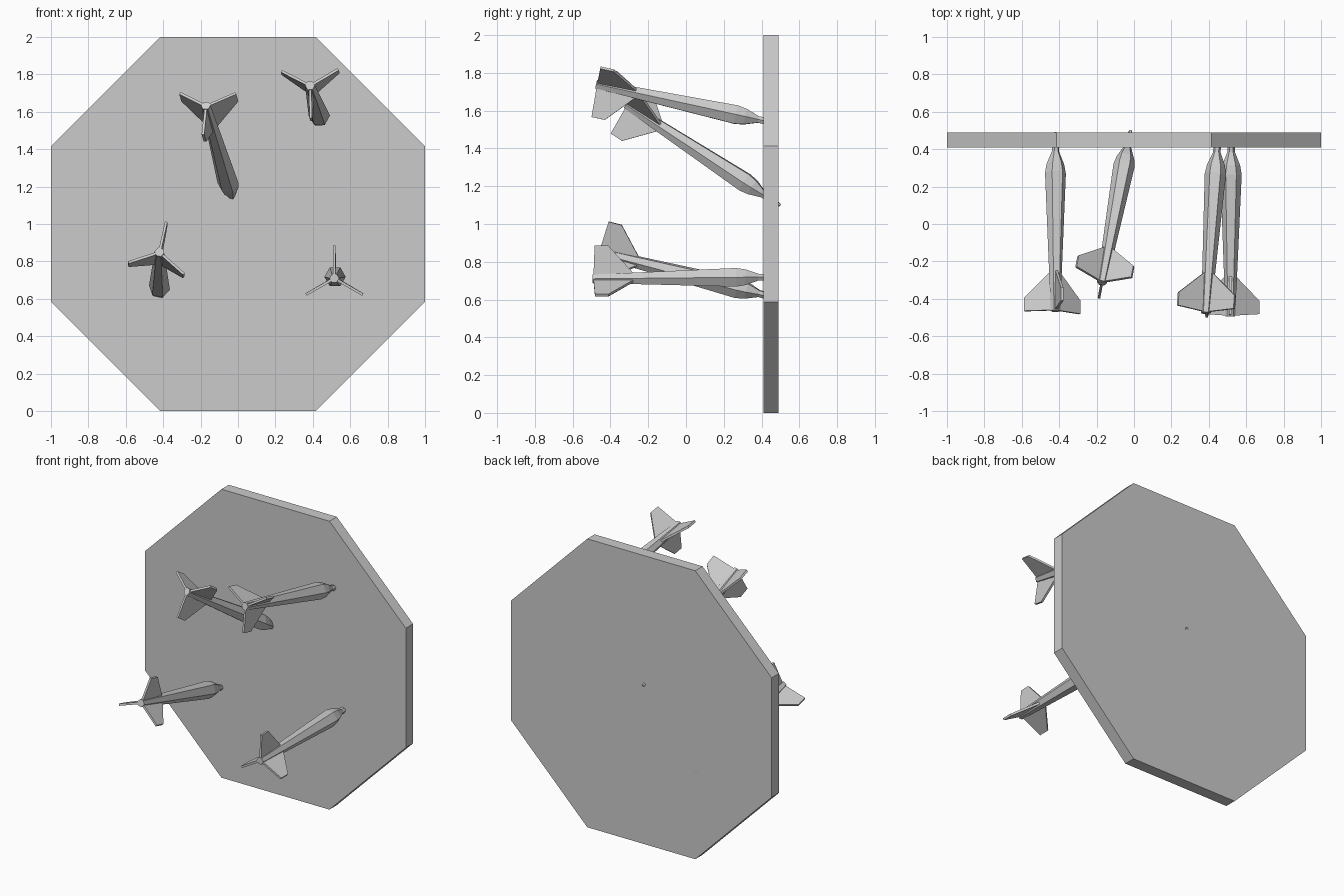
import bpy, bmesh, math
from mathutils import Vector, Matrix

cube = bpy.data.objects.get("Cube")
if cube:
    bpy.data.objects.remove(cube, do_unlink=True)

grey = bpy.data.materials.new("light grey")
grey.use_nodes = True
colour = (0.6, 0.6, 0.6, 1)
grey.diffuse_color = colour
grey.node_tree.nodes["Principled BSDF"].inputs["Base Color"].default_value = colour


def make_object(name, bm, matrix=Matrix()):
    bmesh.ops.recalc_face_normals(bm, faces=bm.faces)
    mesh = bpy.data.meshes.new(name)
    bm.to_mesh(mesh)
    bm.free()
    mesh.materials.append(grey)
    obj = bpy.data.objects.new(name, mesh)
    obj.matrix_world = matrix
    bpy.context.collection.objects.link(obj)
    return obj


def prism(bm, outline, offset):
    """Extrude a flat outline by an offset vector."""
    face = bm.faces.new([bm.verts.new(p) for p in outline])
    new = bmesh.ops.extrude_face_region(bm, geom=[face], use_keep_orig=True)["geom"]
    verts = [v for v in new if isinstance(v, bmesh.types.BMVert)]
    bmesh.ops.translate(bm, verts=verts, vec=offset)


# Octagonal board, flat sides up, down, left and right
bm = bmesh.new()
radius = 1 / math.cos(math.pi / 8)
corners = [(i + 0.5) * math.pi / 4 for i in range(8)]
prism(bm, [(radius * math.cos(a), 0.41, 1 + radius * math.sin(a)) for a in corners],
      Vector((0, 0.08, 0)))
make_object("board", bm)

# Dart profiles: (distance from tail, radius)
BODY = [(0, 0.026), (0.76, 0.057), (0.81, 0.048), (0.88, 0.02), (0.93, 0.02), (0.985, 0.009)]
FIN = [(0.005, 0.01), (0.013, 0.175), (0.085, 0.175), (0.215, 0.03), (0.215, 0.01)]
FIN_THICKNESS = 0.014


def make_dart(name, tail, tip, roll):
    direction = Vector(tip) - Vector(tail)
    matrix = (Matrix.Translation(tail) @ direction.to_track_quat('Y', 'Z').to_matrix().to_4x4()
              @ Matrix.Rotation(math.radians(roll), 4, 'Y'))

    # Six-sided tapered body
    bm = bmesh.new()
    rings = []
    for y, r in BODY:
        rings.append([bm.verts.new((r * math.cos(i * math.pi / 3), y,
                                    r * math.sin(i * math.pi / 3))) for i in range(6)])
    for a, b in zip(rings, rings[1:]):
        for i in range(6):
            j = (i + 1) % 6
            bm.faces.new((a[i], a[j], b[j], b[i]))
    bm.faces.new(rings[0])
    bm.faces.new(rings[-1])
    make_object(name + "_body", bm, matrix)

    # Three swept fins around the tail
    bm = bmesh.new()
    for k in range(3):
        turn = Matrix.Rotation(k * math.tau / 3, 3, 'Y')
        outline = [turn @ Vector((-FIN_THICKNESS / 2, y, r)) for y, r in FIN]
        prism(bm, outline, turn @ Vector((FIN_THICKNESS, 0, 0)))
    make_object(name + "_fins", bm, matrix)


make_dart("lower_left_dart", (0.515, -0.495, 0.71), (0.52, 0.49, 0.72), 0)
make_dart("lower_right_dart", (-0.42, -0.465, 0.85), (-0.42, 0.49, 0.605), 12)
make_dart("upper_left_dart", (0.385, -0.475, 1.74), (0.45, 0.49, 1.53), 178)
make_dart("upper_right_dart", (-0.172, -0.315, 1.633), (-0.02, 0.49, 1.103), 180)
